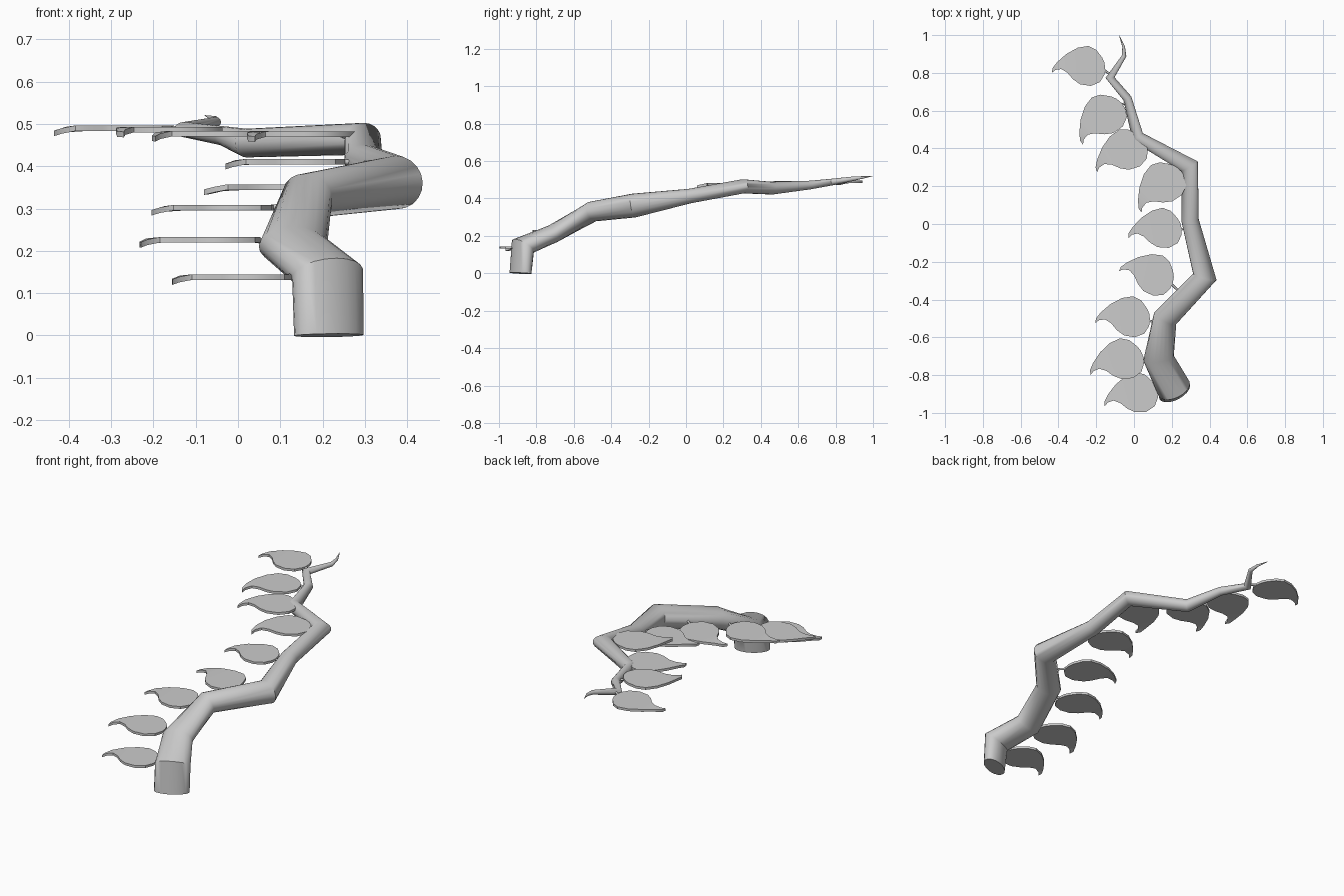
import bpy, bmesh, math
from mathutils import Vector, Matrix

cube = bpy.data.objects.get("Cube")
if cube:
    bpy.data.objects.remove(cube)

grey = bpy.data.materials.new("plain grey")
grey.use_nodes = True
colour = (0.6, 0.6, 0.6, 1)
grey.diffuse_color = colour
grey.node_tree.nodes["Principled BSDF"].inputs["Base Color"].default_value = colour


def add_object(name, bm, angle):
    bmesh.ops.recalc_face_normals(bm, faces=bm.faces)
    mesh = bpy.data.meshes.new(name)
    bm.to_mesh(mesh)
    bm.free()
    mesh.materials.append(grey)
    ob = bpy.data.objects.new(name, mesh)
    bpy.context.collection.objects.link(ob)
    bpy.ops.object.select_all(action='DESELECT')
    ob.select_set(True)
    bpy.context.view_layer.objects.active = ob
    bpy.ops.object.shade_smooth_by_angle(angle=math.radians(angle))
    return ob


def tube(bm, points, radii, sides, first_side=None):
    """Sweep elliptical rings along a path; radii are (sideways, upward)."""
    rings = []
    for i, p in enumerate(points):
        before = (p - points[i - 1]).normalized() if i else Vector()
        after = (points[i + 1] - p).normalized() if i + 1 < len(points) else Vector()
        t = (before + after).normalized()
        side = t.cross(Vector((0, 0, 1)))
        if side.length < 0.2 and first_side:
            side = first_side
        side = side.normalized()
        up = side.cross(t).normalized()
        a, b = radii[i]
        rings.append([bm.verts.new(p + side * a * math.cos(k * math.tau / sides)
                                   + up * b * math.sin(k * math.tau / sides))
                      for k in range(sides)])
    for r, s in zip(rings, rings[1:]):
        for k in range(sides):
            n = (k + 1) % sides
            bm.faces.new((r[k], r[n], s[n], s[k]))
    bm.faces.new(rings[0])
    bm.faces.new(rings[-1])


# Crooked tapering branch: x, y, z, sideways radius, upward radius
BRANCH = [
    (0.215, -0.885, 0.0, 0.09, 0.047), (0.212, -0.872, 0.145, 0.09, 0.062),
    (0.13, -0.71, 0.212, 0.082, 0.05), (0.165, -0.5, 0.33, 0.066, 0.055),
    (0.375, -0.28, 0.362, 0.064, 0.064), (0.297, 0.02, 0.413, 0.046, 0.039),
    (0.295, 0.305, 0.465, 0.05, 0.038), (0.02, 0.46, 0.455, 0.034, 0.034),
    (-0.035, 0.665, 0.472, 0.023, 0.023), (-0.127, 0.775, 0.487, 0.024, 0.018),
    (-0.052, 0.89, 0.505, 0.012, 0.012), (-0.055, 0.94, 0.512, 0.007, 0.007),
    (-0.078, 0.998, 0.52, 0.001, 0.001),
]
axis = [Vector(row[:3]) for row in BRANCH]
bm = bmesh.new()
tube(bm, axis, [row[3:] for row in BRANCH], 20, Vector((0.88, 0.47, 0)))
add_object("branch", bm, 50)

# Leaf outline from the stalk, over the upper edge to the hooked tip and back
OUTLINE = [
    (0, 0), (-.004, .035), (-.016, .063), (-.048, .106), (-.09, .127), (-.148, .118),
    (-.21, .085), (-.26, .042), (-.286, .01), (-.29, -.016), (-.27, 0), (-.238, .004),
    (-.206, -.016), (-.175, -.053), (-.138, -.08), (-.08, -.09), (-.03, -.07), (-.005, -.03),
]
TIP = Vector((-.29, -.016))
THICK = 0.013

# Each leaf: stalk end x, y, tip x, y, and height
LEAVES = [
    (0.125, -0.89, -0.155, -0.965, 0.138), (0.05, -0.705, -0.23, -0.80, 0.226),
    (0.085, -0.51, -0.205, -0.525, 0.302), (0.205, -0.315, -0.08, -0.25, 0.351),
    (0.253, -0.03, -0.03, -0.075, 0.411), (0.25, 0.28, 0.04, 0.06, 0.476),
    (0.063, 0.425, -0.195, 0.275, 0.477), (-0.065, 0.64, -0.27, 0.42, 0.487),
    (-0.152, 0.82, -0.435, 0.80, 0.49),
]


def nearest_on_branch(p):
    best = None
    for a, b in zip(axis, axis[1:]):
        d = b - a
        q = a + d * max(0, min(1, (p - a).dot(d) / d.length_squared))
        if best is None or (q - p).length < (best - p).length:
            best = q
    return best


for n, (sx, sy, tx, ty, z) in enumerate(LEAVES, 1):
    reach = Vector((tx - sx, ty - sy))
    turn = math.atan2(reach.y, reach.x) - math.atan2(TIP.y, TIP.x)
    size = reach.length / TIP.length
    place = (Matrix.Translation((sx, sy, z)) @ Matrix.Rotation(turn, 4, 'Z')
             @ Matrix.Diagonal((size, size, 1, 1)))
    bm = bmesh.new()
    layers = []
    for h in (-THICK / 2, THICK / 2):
        # The tip curls slightly downward
        layers.append([bm.verts.new(place @ Vector((x, y, h - 0.012 * max(0, (-x - .25) / .04))))
                       for x, y in OUTLINE])
    low, high = layers
    # Blade top and underside, split so the curled tip stays clean
    for ring in layers:
        bm.faces.new(ring[:7] + ring[12:])
        for i in range(6, 9):
            j = 18 - i
            corners = [ring[i], ring[i + 1], ring[j - 1], ring[j]]
            bm.faces.new(list(dict.fromkeys(corners)))
    for k in range(len(OUTLINE)):
        m = (k + 1) % len(OUTLINE)
        bm.faces.new((low[k], low[m], high[m], high[k]))
    add_object(f"leaf_{n}", bm, 35)

    # Short stalk joining the leaf to the branch
    start = place @ Vector((-0.015, 0, 0))
    bm = bmesh.new()
    tube(bm, [start, nearest_on_branch(start)], [(0.006, 0.006)] * 2, 8)
    add_object(f"stalk_{n}", bm, 50)
